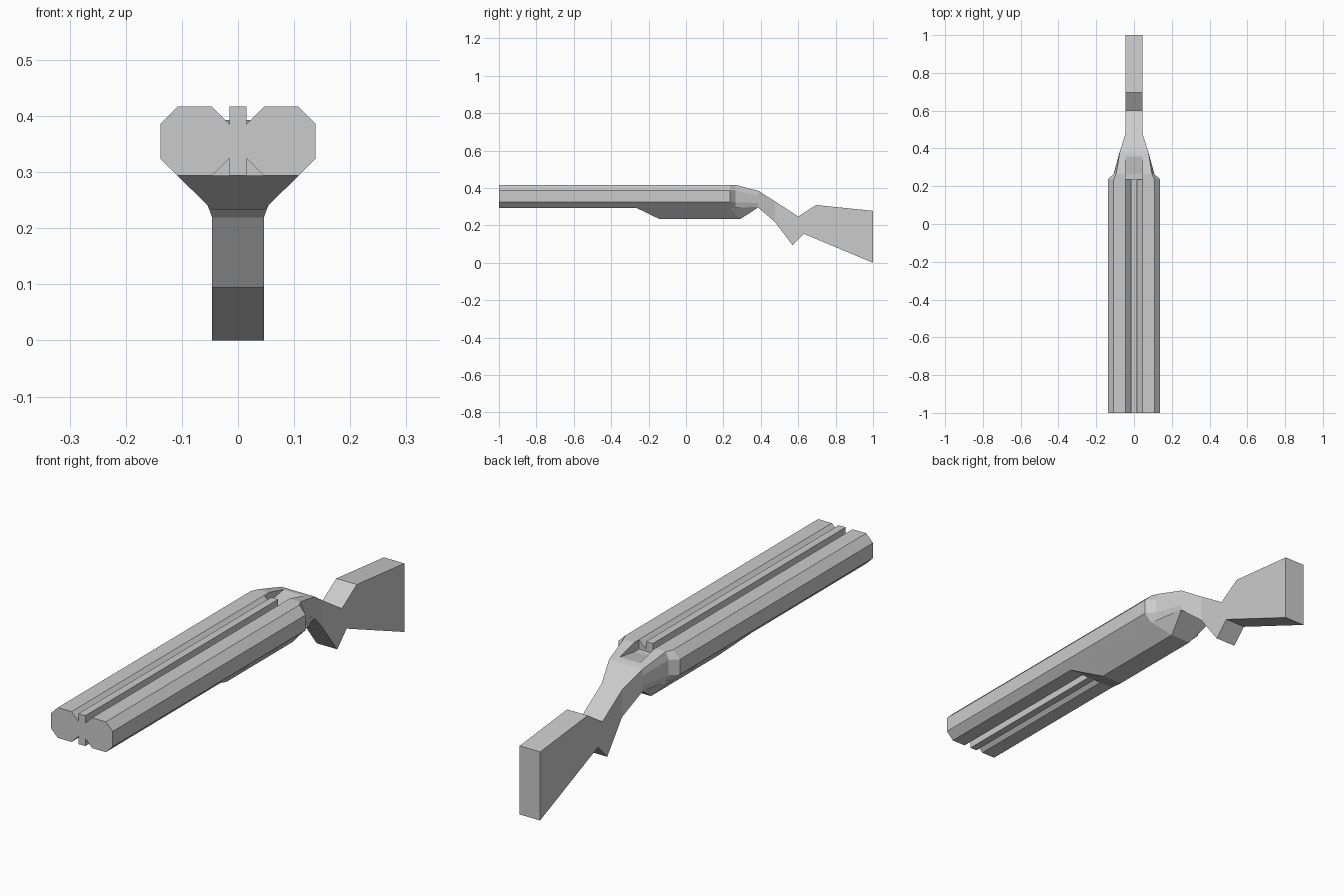
import bpy, bmesh

if "Cube" in bpy.data.objects:
    bpy.data.objects.remove(bpy.data.objects["Cube"])


def finish(name, bm):
    bmesh.ops.remove_doubles(bm, verts=bm.verts, dist=0.0005)
    bmesh.ops.recalc_face_normals(bm, faces=bm.faces)
    mesh = bpy.data.meshes.new(name)
    bm.to_mesh(mesh)
    bm.free()
    ob = bpy.data.objects.new(name, mesh)
    bpy.context.collection.objects.link(ob)
    return ob


def loft(name, rings):
    """Skin closed rings of 3D points and cap both ends."""
    bm = bmesh.new()
    loops = [[bm.verts.new(p) for p in r] for r in rings]
    n = len(loops[0])
    for a, b in zip(loops, loops[1:]):
        for i in range(n):
            j = (i + 1) % n
            bm.faces.new((a[i], a[j], b[j], b[i]))
    bm.faces.new(loops[0])
    bm.faces.new(loops[-1])
    return finish(name, bm)


def mirror_ring(half):
    """Complete a right-hand half section with its left-hand twin."""
    return half + [(-x, y, z) for x, y, z in reversed(half)]


def slab(name, profile, half_width):
    """Side profile in y, z made into a slab across x."""
    return loft(name, [[(x, y, z) for y, z in profile]
                       for x in (-half_width, half_width)])


# Twin octagonal barrels
R, C, ZC, XC = 0.0615, 0.0308, 0.355, 0.077
octagon = [(R, -C), (R, C), (C, R), (-C, R), (-R, C), (-R, -C), (-C, -R), (C, -R)]
for side, label in ((1, "right"), (-1, "left")):
    loft("barrel_" + label, [[(side * XC + u, y, ZC + v) for u, v in octagon]
                             for y in (-1, 0.235)])

# Rib between the barrels
slab("barrel_rib", [(-1, 0.2935), (0.235, 0.2935), (0.235, 0.4165), (-1, 0.4165)], 0.0155)

# Fore-end under the barrels, sloped at both ends
loft("fore_end", [mirror_ring(h) for h in (
    [(0.108, -0.265, 0.2935), (0.108, -0.264, 0.2938)],
    [(0.046, -0.14, 0.233), (0.108, -0.14, 0.2935)],
    [(0.046, 0.29, 0.233), (0.108, 0.235, 0.2935)],
    [(0.075, 0.385, 0.296), (0.075, 0.385, 0.2985)])])

# Receiver narrowing back into the grip
sections = [
    (0.235, [(0.108, 0.2935), (0.1385, 0.324), (0.1385, 0.386), (0.108, 0.4165)]),
    (0.265, [(0.09, 0.2935), (0.108, 0.324), (0.108, 0.386), (0.095, 0.4165)]),
    (0.385, [(0.075, 0.296), (0.075, 0.32), (0.075, 0.36), (0.075, 0.386)])]
rings = [mirror_ring([(x, y, z) for x, z in pts]) for y, pts in sections]
receiver = loft("receiver", rings)

# Shallow sighting recess in the receiver top
cutter = slab("recess_cutter", [(0.225, 0.378), (0.265, 0.378), (0.36, 0.393),
                                (0.36, 0.45), (0.225, 0.45)], 0.046)
cutter.hide_render = True
cutter.hide_viewport = True
mod = receiver.modifiers.new("recess", 'BOOLEAN')
mod.operation = 'DIFFERENCE'
mod.solver = 'EXACT'
mod.object = cutter

# Neck from receiver to stock
loft("neck", [mirror_ring(h) for h in (
    [(0.075, 0.385, 0.296), (0.075, 0.385, 0.386)],
    [(0.046, 0.475, 0.219), (0.046, 0.475, 0.329)])])

# Grip and shoulder stock
slab("stock", [(0.475, 0.219), (0.57, 0.094), (0.63, 0.155), (1, 0), (1, 0.278),
               (0.695, 0.309), (0.6, 0.248), (0.475, 0.329)], 0.046)
